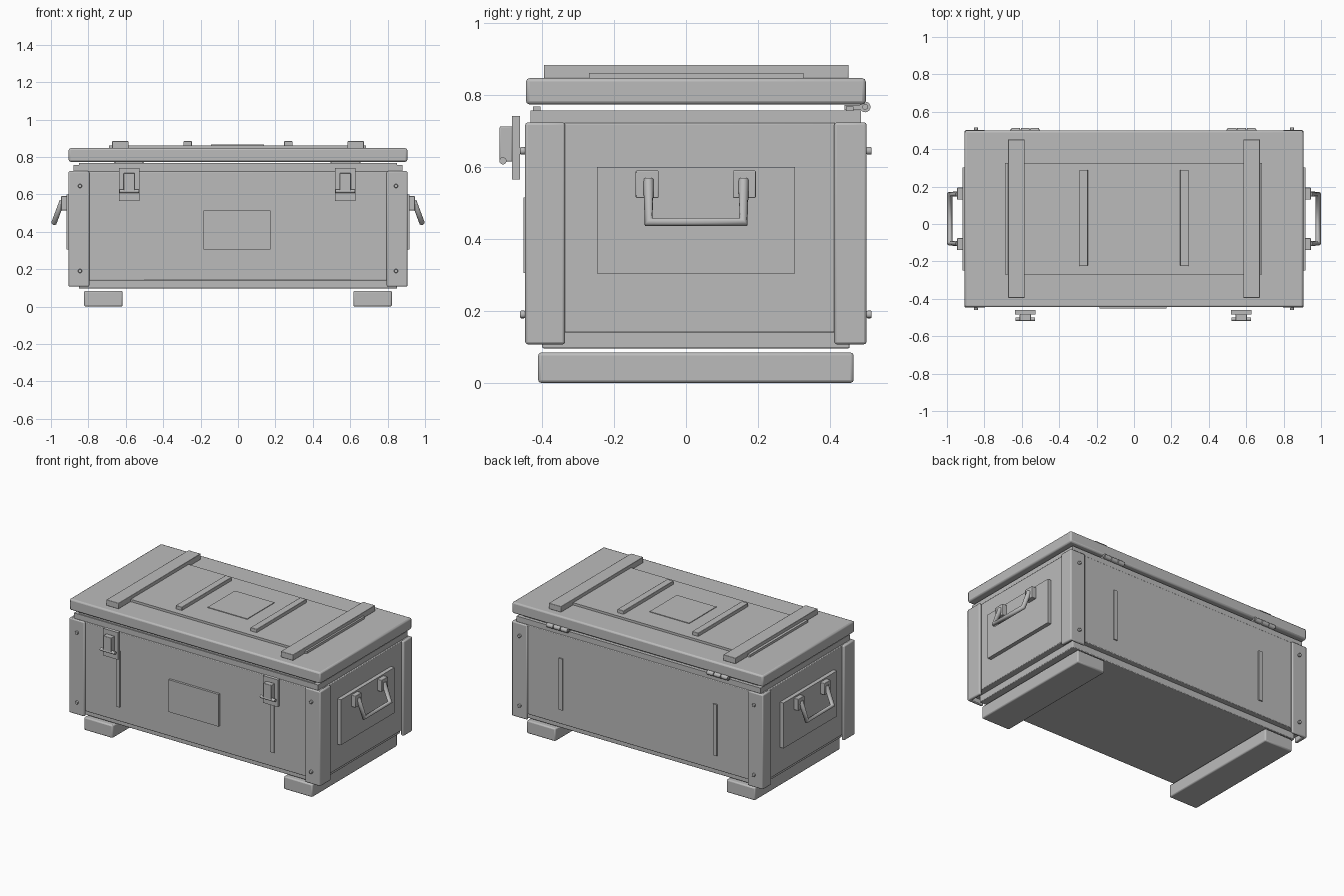
import bpy
from math import pi
from mathutils import Vector

cube = bpy.data.objects.get("Cube")
if cube:
    bpy.data.objects.remove(cube, do_unlink=True)

# One flat grey for the whole chest
grey = bpy.data.materials.new("plain_grey")
grey.use_nodes = True
grey.diffuse_color = (0.5, 0.5, 0.5, 1)
grey.node_tree.nodes["Principled BSDF"].inputs["Base Color"].default_value = (0.5, 0.5, 0.5, 1)


def finish(obj, name, bevel=0.0, segments=2):
    obj.name = name
    obj.data.materials.append(grey)
    if bevel:
        mod = obj.modifiers.new("soft_edges", "BEVEL")
        mod.width = bevel
        mod.segments = segments
        mod.limit_method = 'ANGLE'
    bpy.ops.object.shade_smooth_by_angle(angle=pi / 5)
    return obj


def box(name, x, y, z, bevel=0.0):
    """Box from its (low, high) range on each axis."""
    centre = [(r[0] + r[1]) / 2 for r in (x, y, z)]
    bpy.ops.mesh.primitive_cube_add(size=1, location=centre)
    obj = bpy.context.object
    for v in obj.data.vertices:
        for i, r in enumerate((x, y, z)):
            v.co[i] *= r[1] - r[0]
    return finish(obj, name, bevel)


def rod(name, start, end, radius, sides=16, bevel=0.0):
    a, b = Vector(start), Vector(end)
    bpy.ops.mesh.primitive_cylinder_add(vertices=sides, radius=radius,
                                        depth=(b - a).length, location=(a + b) / 2)
    bpy.context.object.rotation_euler = (b - a).to_track_quat('Z', 'Y').to_euler()
    return finish(bpy.context.object, name, bevel)


def span(side, low, high):
    """Range mirrored to the chosen side."""
    return (low, high) if side > 0 else (-high, -low)


def prism(name, outline, low, high, bevel):
    """Flat outline extruded upward."""
    n = len(outline)
    verts = [(x, y, z) for z in (low, high) for x, y in outline]
    faces = [list(range(n))[::-1], list(range(n, 2 * n))]
    faces += [[i, (i + 1) % n, (i + 1) % n + n, i + n] for i in range(n)]
    mesh = bpy.data.meshes.new(name)
    mesh.from_pydata(verts, [], faces)
    obj = bpy.data.objects.new(name, mesh)
    bpy.context.collection.objects.link(obj)
    bpy.ops.object.select_all(action='DESELECT')
    obj.select_set(True)
    bpy.context.view_layer.objects.active = obj
    return finish(obj, name, bevel)


# Chest body, its rim and base board
FRONT, BACK = -0.437, 0.49
box("body", (-0.89, 0.89), (FRONT, BACK), (0.14, 0.722), 0.004)
box("body_rim", (-0.88, 0.88), (-0.432, 0.487), (0.72, 0.757))
box("base_board", (-0.85, 0.85), (-0.4, 0.455), (0.096, 0.142), 0.004)
box("front_seal", (-0.85, 0.85), (-0.425, -0.405), (0.75, 0.768))
box("back_seal", (-0.85, 0.85), (0.445, 0.465), (0.75, 0.768))

# Lid with raised panel, centre plate and battens
box("lid", (-0.905, 0.905), (-0.445, 0.5), (0.774, 0.847), 0.01)
box("lid_panel", (-0.69, 0.685), (-0.27, 0.327), (0.84, 0.862))
box("lid_centre_plate", (-0.145, 0.14), (-0.105, 0.175), (0.86, 0.866))
for s in (-1, 1):
    box("lid_wide_batten", span(s, 0.585, 0.673), (-0.395, 0.452), (0.846, 0.884), 0.003)
    box("lid_narrow_batten", span(s, 0.247, 0.292), (-0.225, 0.29), (0.846, 0.884), 0.003)

# Front plate
box("front_plate", (-0.185, 0.175), (-0.452, FRONT + 0.002), (0.305, 0.515))

for s in (-1, 1):
    # Feet
    box("foot", span(s, 0.617, 0.823), (-0.411, 0.466), (0, 0.084), 0.008)

    # Wrapped corner brackets with rivets
    for name, outer, inner, reach in (("front", -0.447, -0.43, -0.336),
                                      ("back", 0.502, 0.485, 0.412)):
        outline = [(0.795, outer), (0.906, outer), (0.906, reach),
                   (0.885, reach), (0.885, inner), (0.795, inner)]
        if (s > 0) != (name == "front"):
            outline.reverse()
        prism(name + "_corner_bracket", [(s * x, y) for x, y in outline], 0.107, 0.724, 0.007)
        out = -1 if name == "front" else 1
        for z in (0.19, 0.645):
            rod(name + "_rivet", (s * 0.845, outer, z),
                (s * 0.845, outer + out * 0.014, z), 0.011, 12, 0.003)

    # Upright strips on the front and back
    strip = span(s, 0.543, 0.57)
    box("front_strip", strip, (FRONT - 0.008, FRONT + 0.002), (0.235, 0.6))
    box("back_strip", strip, (BACK - 0.002, BACK + 0.008), (0.235, 0.57))

    # Latches
    mid = -0.581 if s < 0 else 0.573
    box("latch_plate", (mid - 0.054, mid + 0.054), (-0.484, -0.461), (0.565, 0.742))
    box("latch_block", (mid - 0.03, mid + 0.03), (-0.518, -0.483), (0.615, 0.713), 0.003)
    rod("latch_bar", (mid - 0.053, -0.509, 0.617), (mid + 0.053, -0.509, 0.617), 0.01)

    # Hinges: three knuckles on a thin leaf
    hinge = -0.582 if s < 0 else 0.575
    box("hinge_leaf", (hinge - 0.075, hinge + 0.075), (0.44, 0.497), (0.759, 0.773))
    for i in (-1, 0, 1):
        c = hinge + i * 0.051
        rod("hinge_knuckle", (c - 0.023, 0.498, 0.767), (c + 0.023, 0.498, 0.767), 0.015)
    rod("hinge_pin", (hinge - 0.08, 0.498, 0.767), (hinge + 0.08, 0.498, 0.767), 0.008)

    # End plate, handle mounts and drooping handle
    box("end_plate", span(s, 0.888, 0.916), (-0.248, 0.303), (0.304, 0.6))
    for y in (-0.108, 0.162):
        box("handle_mount", span(s, 0.91, 0.946), (y - 0.032, y + 0.032), (0.514, 0.59), 0.003)
    path = [(0.94, -0.104, 0.565), (0.984, -0.104, 0.447),
            (0.984, 0.16, 0.447), (0.94, 0.16, 0.565)]
    curve = bpy.data.curves.new("handle", 'CURVE')
    curve.dimensions = '3D'
    curve.bevel_depth = 0.015
    curve.bevel_resolution = 3
    curve.use_fill_caps = True
    spline = curve.splines.new('POLY')
    spline.points.add(len(path) - 1)
    for point, (x, y, z) in zip(spline.points, path):
        point.co = (s * x, y, z, 1)
    handle = bpy.data.objects.new("handle", curve)
    curve.materials.append(grey)
    bpy.context.collection.objects.link(handle)
